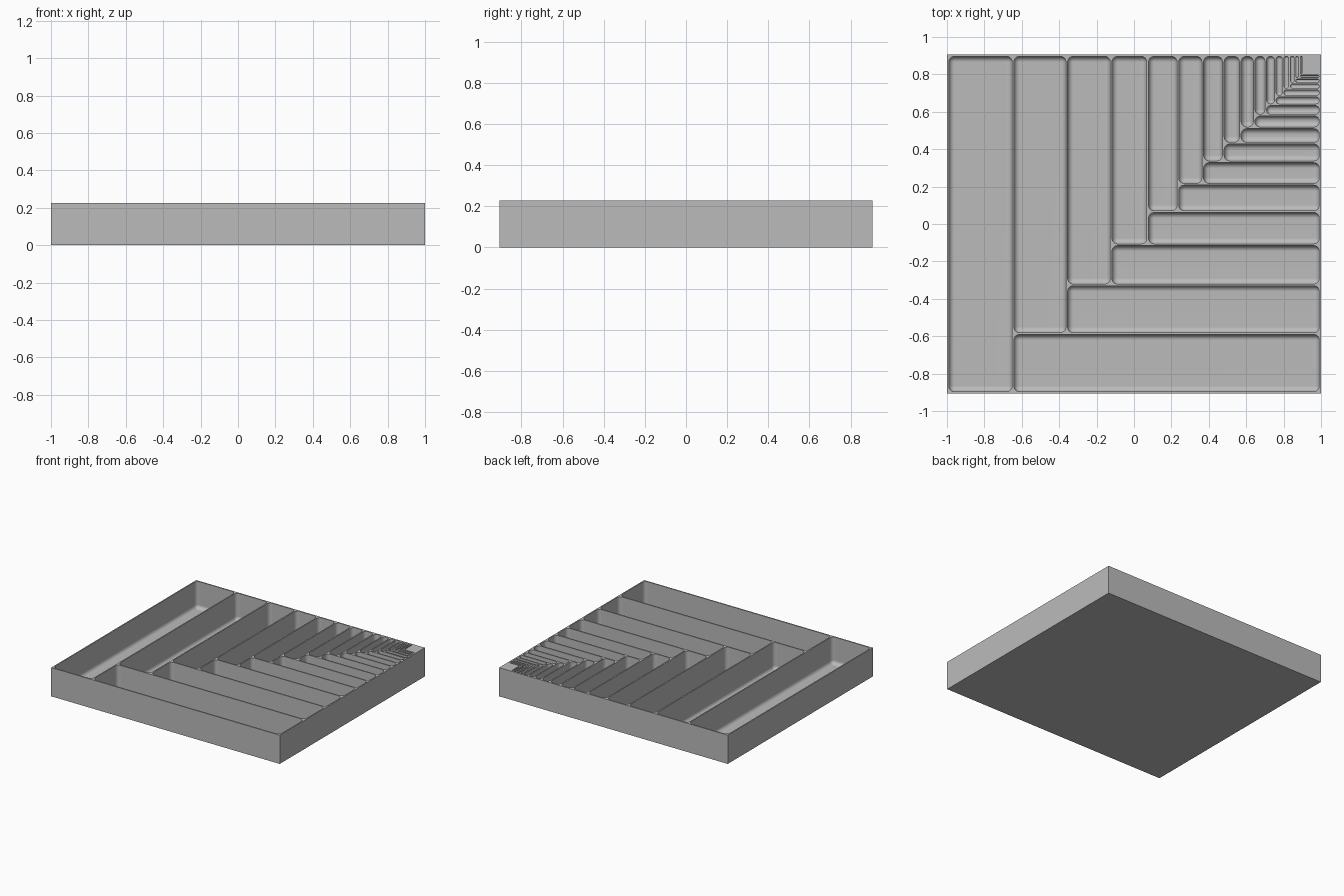
import bpy
import bmesh
import math
from mathutils import Matrix, Vector

cube = bpy.data.objects.get("Cube")
if cube:
    bpy.data.objects.remove(cube, do_unlink=True)

HALF_X, HALF_Y, HEIGHT = 1.0, 0.906, 0.227
WALL, FLOOR, FILLET = 0.01, 0.015, 0.03
SHRINK = 0.825      # each step keeps this share of the remaining area
STEPS = 16

grey = bpy.data.materials.new("neutral grey")
grey.use_nodes = True
colour = (0.5, 0.5, 0.5, 1.0)
grey.diffuse_color = colour
grey.node_tree.nodes["Principled BSDF"].inputs["Base Color"].default_value = colour


def add_box(bm, low, high):
    """Add a box between two corners and return its vertices."""
    low, high = Vector(low), Vector(high)
    size = Matrix.Diagonal((*(high - low), 1.0))
    place = Matrix.Translation((low + high) / 2) @ size
    return bmesh.ops.create_cube(bm, size=1.0, matrix=place)["verts"]


def add_pocket(bm, x0, x1, y0, y1):
    """Add a cutter with rounded upright corners and a rounded floor edge."""
    gap = WALL / 2
    top = HEIGHT + 0.1
    verts = add_box(bm, (x0 + gap, y0 + gap, FLOOR), (x1 - gap, y1 - gap, top))
    narrow = min(x1 - x0, y1 - y0) - WALL
    edges = {e for v in verts for e in v.link_edges}
    rounded = [e for e in edges if min(v.co.z for v in e.verts) < HEIGHT]
    bmesh.ops.bevel(bm, geom=rounded, offset=min(FILLET, narrow * 0.47),
                    segments=8, profile=0.5, affect='EDGES')


def make_object(name, bm):
    bmesh.ops.recalc_face_normals(bm, faces=bm.faces)
    mesh = bpy.data.meshes.new(name)
    bm.to_mesh(mesh)
    bm.free()
    mesh.materials.append(grey)
    obj = bpy.data.objects.new(name, mesh)
    bpy.context.collection.objects.link(obj)
    return obj


# Solid tray block
bm = bmesh.new()
add_box(bm, (-HALF_X, -HALF_Y, 0), (HALF_X, HALF_Y, HEIGHT))
tray = make_object("sorting_tray", bm)

# Nested pockets shrinking towards the back left corner
right, back = HALF_X - WALL / 2, HALF_Y - WALL / 2
xs = [right - 2 * right * SHRINK ** i for i in range(STEPS + 1)]
ys = [back - 2 * back * SHRINK ** i for i in range(STEPS + 1)]
bm = bmesh.new()
for i in range(STEPS):
    add_pocket(bm, xs[i], xs[i + 1], ys[i], back)
    if i < STEPS - 1:
        add_pocket(bm, xs[i + 1], right, ys[i], ys[i + 1])
cutter = make_object("pocket_cutter", bm)
cutter.hide_render = True

# Cut the pockets out of the block
cut = tray.modifiers.new("pockets", 'BOOLEAN')
cut.operation = 'DIFFERENCE'
cut.solver = 'EXACT'
cut.object = cutter
bpy.ops.object.select_all(action='DESELECT')
bpy.context.view_layer.objects.active = tray
tray.select_set(True)
bpy.ops.object.modifier_apply(modifier=cut.name)
bpy.data.objects.remove(cutter, do_unlink=True)

# Smooth fillets with crisp rims
bpy.ops.object.shade_smooth_by_angle(angle=math.radians(30))
weighted = tray.modifiers.new("flat_floors", 'WEIGHTED_NORMAL')
weighted.keep_sharp = True
